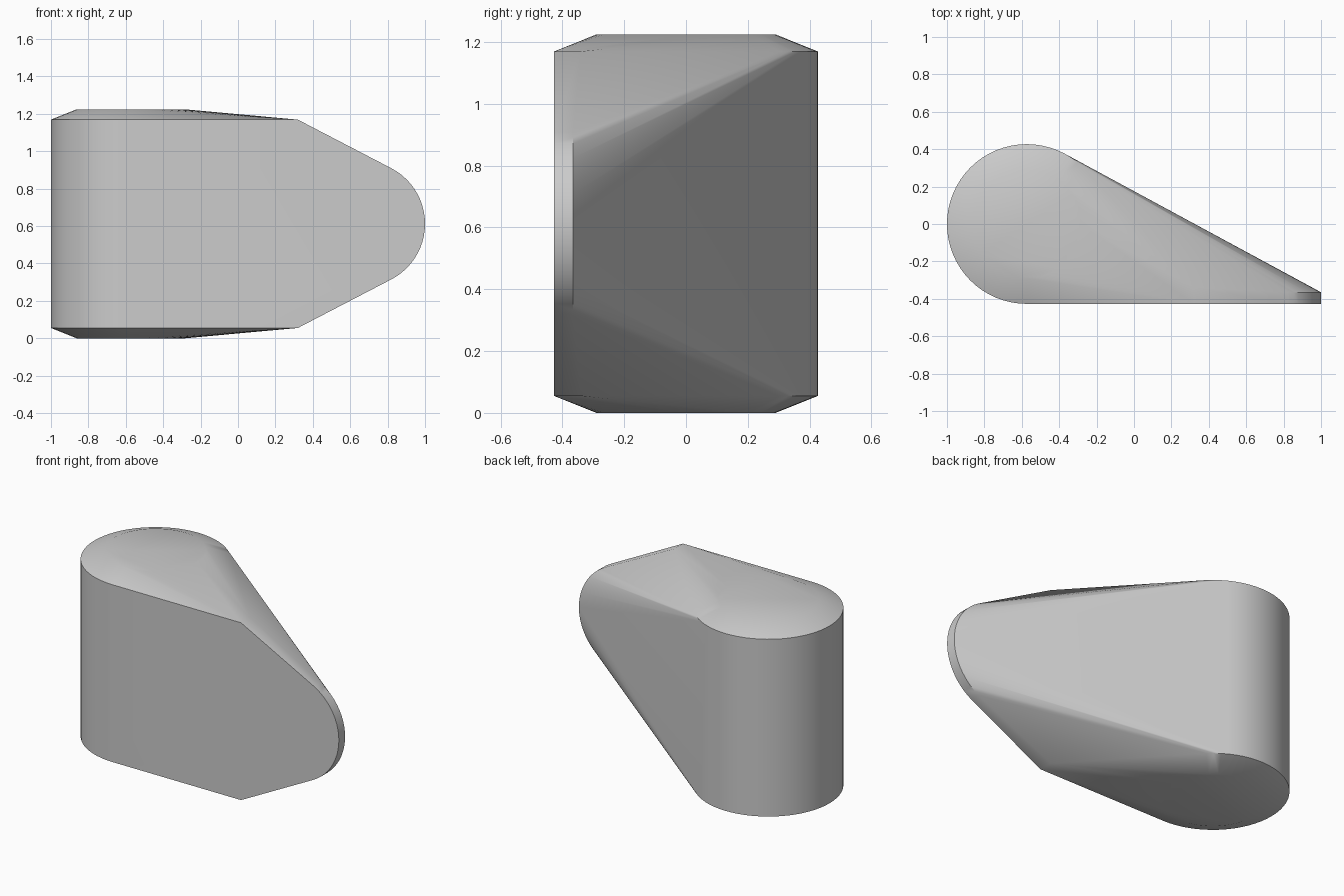
import bpy, bmesh, math

cube = bpy.data.objects.get("Cube")
if cube:
    bpy.data.objects.remove(cube, do_unlink=True)

HEIGHT = 1.224
MID = HEIGHT / 2
RADIUS = 0.427
BARREL_X = RADIUS - 1
FRONT_Y = -RADIUS


def ring(cx, cy, r, count):
    """Points of a circle as pairs."""
    step = 2 * math.pi / count
    return [(cx + r * math.cos(i * step), cy + r * math.sin(i * step)) for i in range(count)]


points = []

# Upright rounded barrel with a smaller raised disc at each end
for sign in (-1, 1):
    points += [(x, y, MID + sign * 0.557) for x, y in ring(BARREL_X, 0, RADIUS, 64)]
    points += [(x, y, MID + sign * MID) for x, y in ring(BARREL_X, 0, 0.29, 32)]

    # Corners of the flat front plate
    points += [(0.32, y, MID + sign * 0.557) for y in (FRONT_Y, -0.34)]

# Rounded tip of the plate
for y in (FRONT_Y, -0.365):
    points += [(x, y, z) for x, z in ring(0.665, MID, 0.335, 64)]

# Wrap all the outlines in one tapered solid
bm = bmesh.new()
for p in points:
    bm.verts.new(p)
hull = bmesh.ops.convex_hull(bm, input=bm.verts[:])
spare = {g for key in ("geom_interior", "geom_unused") for g in hull[key]
         if isinstance(g, bmesh.types.BMVert)}
bmesh.ops.delete(bm, geom=list(spare), context='VERTS')
bmesh.ops.dissolve_limit(bm, angle_limit=math.radians(0.3),
                         verts=bm.verts[:], edges=bm.edges[:])
bmesh.ops.recalc_face_normals(bm, faces=bm.faces[:])

mesh = bpy.data.meshes.new("tapered_body")
bm.to_mesh(mesh)
bm.free()
body = bpy.data.objects.new("tapered_body", mesh)
bpy.context.collection.objects.link(body)

# Plain grey
grey = bpy.data.materials.new("light_grey")
grey.use_nodes = True
colour = (0.6, 0.6, 0.6, 1)
grey.diffuse_color = colour
grey.node_tree.nodes["Principled BSDF"].inputs["Base Color"].default_value = colour
mesh.materials.append(grey)

# Soft sides, crisp rims
bpy.ops.object.select_all(action='DESELECT')
body.select_set(True)
bpy.context.view_layer.objects.active = body
bpy.ops.object.shade_smooth_by_angle(angle=math.radians(30))
